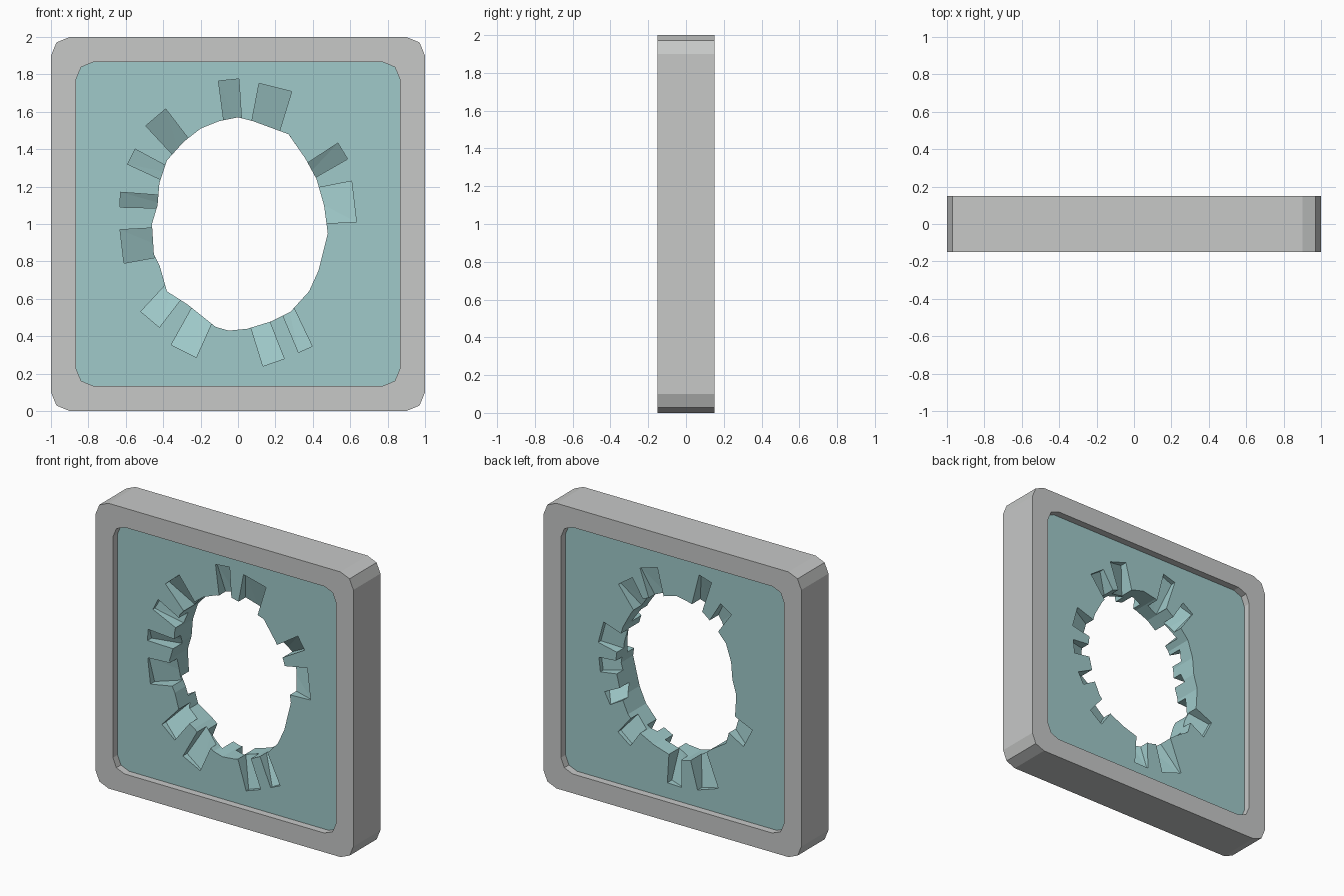
import bpy, bmesh, math, random
from mathutils import Vector

if "Cube" in bpy.data.objects:
    bpy.data.objects.remove(bpy.data.objects["Cube"])

random.seed(4)


def material(name, rgb):
    m = bpy.data.materials.new(name)
    m.diffuse_color = (*rgb, 1)
    m.use_nodes = True
    m.node_tree.nodes["Principled BSDF"].inputs["Base Color"].default_value = m.diffuse_color
    return m


grey = material("frame grey", (0.57, 0.58, 0.575))
teal = material("glass teal", (0.35, 0.59, 0.59))
pale = material("glass stripe grey", (0.56, 0.575, 0.57))


def rounded_square(half, r):
    """Outline in x, z with two-segment corners, centred on z = 1."""
    pts = []
    for k in range(4):
        a0 = k * math.pi / 2
        sx, sz = [(1, 1), (-1, 1), (-1, -1), (1, -1)][k]
        for i in range(3):
            a = a0 + i * math.pi / 4
            pts.append((sx * (half - r) + r * math.cos(a), 1 + sz * (half - r) + r * math.sin(a)))
    return pts


def make_object(name, bm, mats=()):
    bmesh.ops.recalc_face_normals(bm, faces=bm.faces)
    me = bpy.data.meshes.new(name)
    bm.to_mesh(me)
    bm.free()
    for m in mats:
        me.materials.append(m)
    ob = bpy.data.objects.new(name, me)
    bpy.context.collection.objects.link(ob)
    return ob


def prism(name, pts, y):
    bm = bmesh.new()
    rings = [[bm.verts.new((x, s * y, z)) for x, z in pts] for s in (-1, 1)]
    n = len(pts)
    for r in rings:
        bm.faces.new(r)
    for i in range(n):
        j = (i + 1) % n
        bm.faces.new((rings[0][i], rings[0][j], rings[1][j], rings[1][i]))
    return make_object(name, bm)


def wedge(tip, base, width, side):
    """Chip cutter: shallow at the tip, deep at the hole edge. side -1 front, 1 back."""
    tip, base = Vector(tip), Vector(base)
    u = (tip - base).normalized()
    t = Vector((-u.y, u.x))
    inner = base - u * 0.12
    tilt = random.uniform(-0.025, 0.025)
    deep = random.uniform(0.11, 0.15)
    bm = bmesh.new()
    v = []
    for p, d, w in ((tip, 0.03, width), (inner, deep, width * 0.8)):
        for s in (-1, 1):
            q = p + t * s * w / 2
            for depth in (-0.03, d + s * tilt):
                v.append(bm.verts.new((q.x, side * (T - depth), q.y)))
    bmesh.ops.convex_hull(bm, input=v)
    return make_object("chip_cutter", bm)


def cut(ob, cutter):
    mod = ob.modifiers.new("cut", "BOOLEAN")
    mod.operation, mod.solver, mod.object = "DIFFERENCE", "EXACT", cutter
    deps = bpy.context.evaluated_depsgraph_get()
    me = bpy.data.meshes.new_from_object(ob.evaluated_get(deps))
    ob.modifiers.clear()
    ob.data = me
    bpy.data.objects.remove(cutter)


# Frame: outer and inner outlines joined into a ring
bm = bmesh.new()
loops = []
for pts, y in ((rounded_square(1, 0.1), -0.15), (rounded_square(1, 0.1), 0.15),
               (rounded_square(0.865, 0.09), 0.15), (rounded_square(0.865, 0.09), -0.15)):
    loops.append([bm.verts.new((x, y, z)) for x, z in pts])
for k in range(4):
    a, b = loops[k], loops[(k + 1) % 4]
    for i in range(12):
        j = (i + 1) % 12
        bm.faces.new((a[i], a[j], b[j], b[i]))
make_object("frame", bm, [grey])

# Glass pane with a ragged hole
T = 0.1
glass = prism("broken_glass", rounded_square(0.87, 0.09), T)
hole = [(0.0, 1.57), (0.08, 1.55), (0.27, 1.48), (0.36, 1.35), (0.42, 1.24), (0.46, 1.1),
        (0.48, 0.95), (0.43, 0.75), (0.38, 0.64), (0.28, 0.53), (0.18, 0.48), (0.05, 0.44),
        (-0.05, 0.43), (-0.12, 0.45), (-0.27, 0.57), (-0.38, 0.64), (-0.42, 0.78),
        (-0.45, 0.84), (-0.46, 1.0), (-0.43, 1.1), (-0.42, 1.22), (-0.38, 1.34),
        (-0.29, 1.44), (-0.2, 1.51), (-0.1, 1.55)]
cut(glass, prism("hole_cutter", hole, 0.3))

# Chips in the front face: tip, base on the rim, width
front = [((-0.05, 1.77), (-0.03, 1.57), .11), ((0.2, 1.73), (0.15, 1.53), .18),
         ((0.56, 1.39), (0.38, 1.28), .1), ((0.62, 1.12), (0.45, 1.1), .22),
         ((0.36, 0.33), (0.27, 0.53), .08), ((0.19, 0.26), (0.12, 0.46), .12),
         ((-0.29, 0.32), (-0.19, 0.52), .15), ((-0.47, 0.49), (-0.36, 0.62), .13),
         ((-0.62, 0.88), (-0.45, 0.9), .18), ((-0.63, 1.13), (-0.43, 1.12), .08),
         ((-0.57, 1.36), (-0.41, 1.28), .09), ((-0.44, 1.57), (-0.33, 1.44), .14)]
for tip, base, w in front:
    cut(glass, wedge(tip, base, w, -1))

# Chips in the back face: tip and width, pointing at the centre
back = [(.22, 1.71, .14), (.40, 1.57, .13), (.59, 1.16, .16), (.6, .93, .1), (.54, .71, .09),
        (.41, .46, .12), (.02, .24, .11), (-.24, .28, .17), (-.55, .72, .15),
        (-.22, 1.75, .1), (-.38, 1.58, .1)]
for x, z, w in back:
    cut(glass, wedge((x, z), (x * 0.74, 1 + (z - 1) * 0.74), w, 1))

# Diagonal stripes: split the pane along z = x + c, then colour by c
bands = [(-0.29, 0.02), (0.73, 1.28), (2.11, 2.43)]
bm = bmesh.new()
bm.from_mesh(glass.data)
bmesh.ops.triangulate(bm, faces=bm.faces)
for c in [c for band in bands for c in band]:
    bmesh.ops.bisect_plane(bm, geom=bm.verts[:] + bm.edges[:] + bm.faces[:], dist=1e-5,
                           plane_co=(0, 0, c), plane_no=(-1, 0, 1))
for f in bm.faces:
    m = f.calc_center_median()
    f.material_index = int(any(a < m.z - m.x < b for a, b in bands))
bm.to_mesh(glass.data)
bm.free()
glass.data.materials.clear()
glass.data.materials.append(teal)
glass.data.materials.append(pale)
